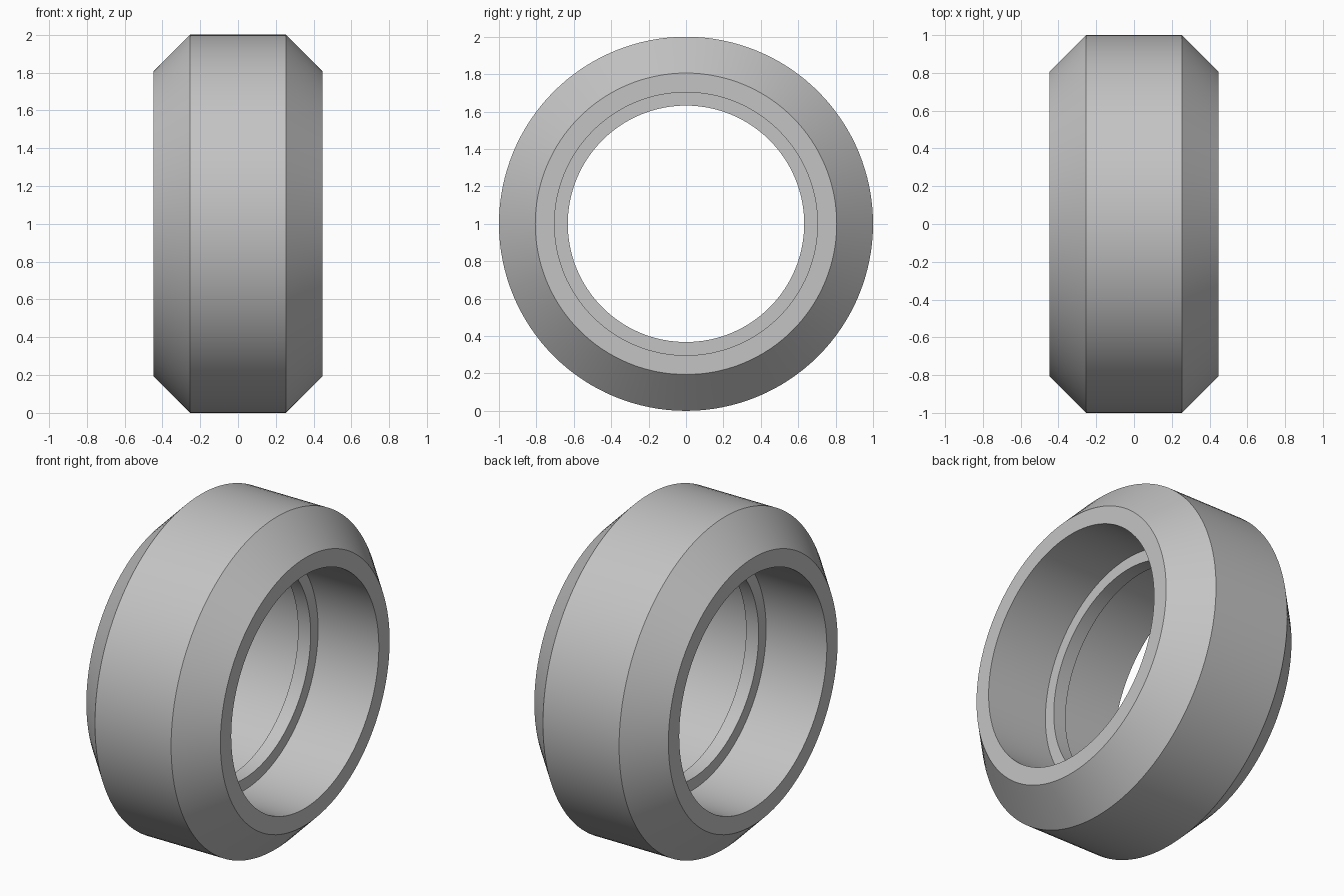
import bpy
import bmesh
import math
from mathutils import Vector

cube = bpy.data.objects.get("Cube")
if cube:
    bpy.data.objects.remove(cube, do_unlink=True)

SEGMENTS = 128

# Plain grey for the whole ring
grey = bpy.data.materials.new("grey")
grey.use_nodes = True
colour = (0.55, 0.55, 0.55, 1)
grey.diffuse_color = colour
grey.node_tree.nodes["Principled BSDF"].inputs["Base Color"].default_value = colour

# Half cross-section (x, radius): tread, chamfer, side wall, bore, centre rib
half = [(0.254, 1.0), (0.447, 0.806), (0.447, 0.703), (0.042, 0.703), (0.042, 0.632)]
section = half + [(-x, r) for x, r in reversed(half)]


def revolve(name, points, material):
    """Turn a closed cross-section around the x axis."""
    bm = bmesh.new()
    verts = [bm.verts.new((x, 0, r)) for x, r in points]
    edges = [bm.edges.new((a, b)) for a, b in zip(verts, verts[1:] + verts[:1])]
    bmesh.ops.spin(bm, geom=verts + edges, cent=Vector(), axis=(1, 0, 0),
                   angle=math.tau, steps=SEGMENTS, use_duplicate=False)
    bmesh.ops.remove_doubles(bm, verts=bm.verts[:], dist=0.0001)
    bmesh.ops.recalc_face_normals(bm, faces=bm.faces[:])
    mesh = bpy.data.meshes.new(name)
    bm.to_mesh(mesh)
    bm.free()
    mesh.materials.append(material)
    obj = bpy.data.objects.new(name, mesh)
    bpy.context.collection.objects.link(obj)
    return obj


# Wheel ring standing on the ground, smooth with crisp rims
tyre = revolve("tyre", section, grey)
tyre.location.z = 1
bpy.ops.object.select_all(action="DESELECT")
tyre.select_set(True)
bpy.context.view_layer.objects.active = tyre
bpy.ops.object.shade_smooth_by_angle(angle=math.radians(30))
